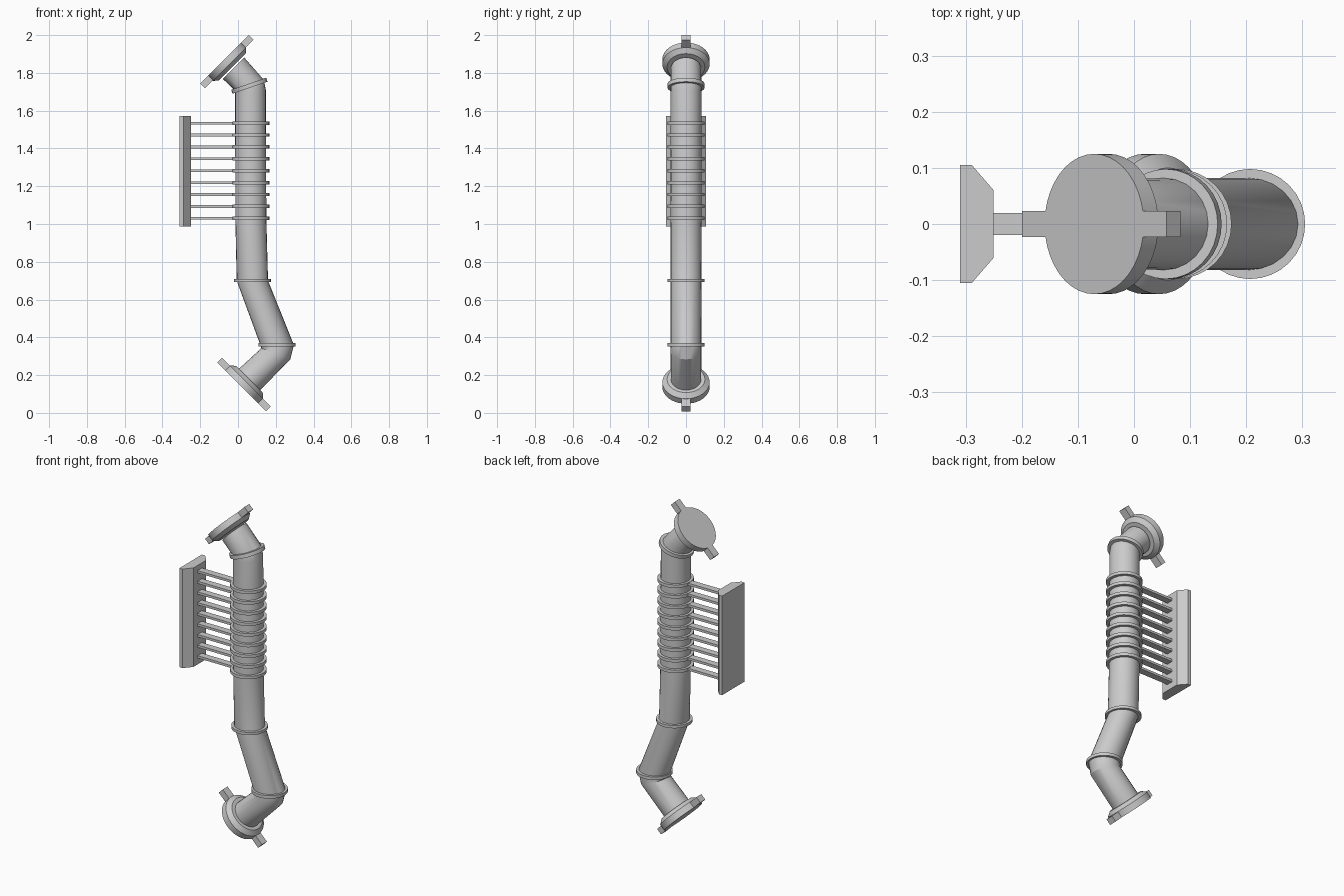
import bpy, bmesh, math
from mathutils import Vector, Matrix

if "Cube" in bpy.data.objects:
    bpy.data.objects.remove(bpy.data.objects["Cube"])

SIDES = 24


def finish(bm, name, smooth=True):
    bmesh.ops.recalc_face_normals(bm, faces=bm.faces)
    me = bpy.data.meshes.new(name)
    bm.to_mesh(me)
    bm.free()
    ob = bpy.data.objects.new(name, me)
    bpy.context.collection.objects.link(ob)
    if smooth:
        bpy.ops.object.select_all(action='DESELECT')
        ob.select_set(True)
        bpy.context.view_layer.objects.active = ob
        bpy.ops.object.shade_smooth_by_angle(angle=math.radians(28))
    return ob


def loft(name, sections, closed=False, sides=SIDES):
    """Skin elliptical sections (x, z, tilt in degrees, radius in xz, radius in y)."""
    bm = bmesh.new()
    rings = []
    for x, z, tilt, r, ry in sections:
        t = math.radians(tilt)
        ring = []
        for i in range(sides):
            a = 2 * math.pi * i / sides
            d = r * math.cos(a)
            ring.append(bm.verts.new((x + d * math.cos(t), ry * math.sin(a), z + d * math.sin(t))))
        rings.append(ring)
    pairs = list(zip(rings, rings[1:]))
    if closed:
        pairs.append((rings[-1], rings[0]))
    else:
        bm.faces.new(rings[0])
        bm.faces.new(rings[-1])
    for a, b in pairs:
        for i in range(sides):
            j = (i + 1) % sides
            bm.faces.new((a[i], a[j], b[j], b[i]))
    return finish(bm, name)


def along(x, z, tilt, d):
    """Point moved by d along the normal of a tilted section."""
    t = math.radians(tilt)
    return x - d * math.sin(t), z + d * math.cos(t)


def collar(name, x, z, tilt, r, h, inner=0.078):
    lo, hi = along(x, z, tilt, -h / 2), along(x, z, tilt, h / 2)
    loft(name, [(*p, tilt, q, q) for p, q in ((lo, inner), (lo, r), (hi, r), (hi, inner))],
         closed=True, sides=32)


def box(name, centre, size, tilt=0):
    bm = bmesh.new()
    m = (Matrix.Translation(centre) @ Matrix.Rotation(-math.radians(tilt), 4, 'Y')
         @ Matrix.Diagonal((*size, 1)))
    bmesh.ops.create_cube(bm, size=1, matrix=m)
    finish(bm, name, smooth=False)


def flange(name, x, z, tilt, side):
    """End plate: x, z is the outer face centre; side gives the inward direction."""
    prof = [(0, 0.125), (0.037, 0.125), (0.058, 0.1)]
    loft(name + "_disc", [(*along(x, z, tilt, side * d), tilt, r, r) for d, r in prof], sides=40)
    cx, cz = along(x, z, tilt, side * 0.018)
    for s in (-1, 1):
        t = math.radians(tilt)
        d = s * 0.147
        box(name + "_lug", (cx + d * math.cos(t), 0, cz + d * math.sin(t)),
            (0.07, 0.046, 0.036), tilt)


# bent pipe
R = 0.082
loft("pipe", [
    (0.055, 0.171, -45, 0.08, 0.08),
    (0.2, 0.313, -21, R, R),
    (0.207, 0.36, 0, 0.089, R),
    (0.076, 0.70, 0, 0.083, R),
    (0.068, 1.03, 0, R, R),
    (0.066, 1.70, 8, R, R),
    (0.06, 1.735, 20, R, R),
    (-0.024, 1.825, 45, 0.08, 0.08),
])

# joint collars
collar("lower_collar", 0.207, 0.36, 0, 0.098, 0.018)
collar("middle_collar", 0.076, 0.70, 0, 0.098, 0.016)
collar("upper_collar", 0.06, 1.732, 19, 0.098, 0.022)

# ribs around the pipe with flat arms to the side panel
for i in range(9):
    z = 1.03 + i * 0.063
    collar("rib", 0.068, z, 0, 0.098, 0.018)
    box("arm", (-0.13, 0, z), (0.25, 0.04, 0.014))

# side panel: bevelled plan extruded upward
plan = [(-0.31, -0.105), (-0.289, -0.105), (-0.25, -0.06),
        (-0.25, 0.06), (-0.289, 0.105), (-0.31, 0.105)]
bm = bmesh.new()
face = bm.faces.new([bm.verts.new((x, y, 0.986)) for x, y in plan])
ext = bmesh.ops.extrude_face_region(bm, geom=[face])
bmesh.ops.translate(bm, vec=(0, 0, 0.586),
                    verts=[v for v in ext["geom"] if isinstance(v, bmesh.types.BMVert)])
finish(bm, "side_panel", smooth=False)

# end flanges with lugs
flange("top_flange", -0.071, 1.872, 45, -1)
flange("bottom_flange", 0.019, 0.137, -45, 1)
